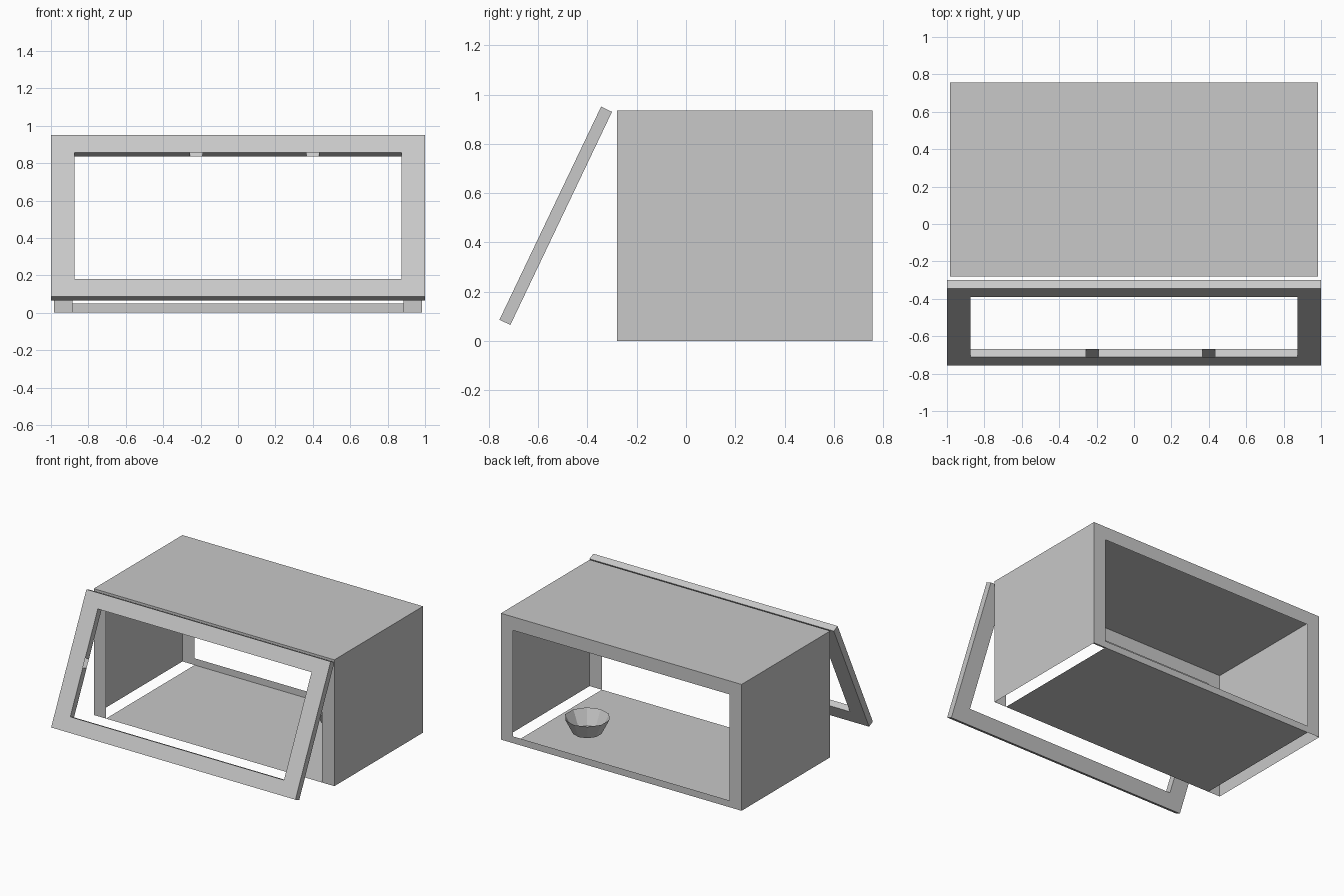
import bpy, bmesh, math

cube = bpy.data.objects.get("Cube")
if cube:
    bpy.data.objects.remove(cube, do_unlink=True)

grey = bpy.data.materials.new("light_grey")
grey.use_nodes = True
COLOUR = (0.58, 0.58, 0.58, 1)
grey.diffuse_color = COLOUR
grey.node_tree.nodes["Principled BSDF"].inputs["Base Color"].default_value = COLOUR


def panel(bm, axis, level, a, b, facing):
    """Flat rectangle across an axis; a and b are its ranges on the other two axes."""
    corners = [(a[0], b[0]), (a[1], b[0]), (a[1], b[1]), (a[0], b[1])]
    verts = []
    for p in corners:
        co = list(p)
        co.insert(axis, level)
        verts.append(bm.verts.new(co))
    face = bm.faces.new(verts)
    face.normal_update()
    if face.normal[axis] * facing < 0:
        face.normal_flip()


def frame(bm, y, outer, inner, facing):
    """Rectangular frame in the xz plane; outer and inner are (half width, low, high)."""
    (w, lo, hi), (iw, ilo, ihi) = outer, inner
    for side in (-1, 1):
        panel(bm, 1, y, sorted((side * iw, side * w)), (lo, hi), facing)
    panel(bm, 1, y, (-iw, iw), (ihi, hi), facing)
    if ilo > lo:
        panel(bm, 1, y, (-iw, iw), (lo, ilo), facing)


def finish(bm, name):
    bmesh.ops.remove_doubles(bm, verts=bm.verts, dist=0.0005)
    mesh = bpy.data.meshes.new(name)
    bm.to_mesh(mesh)
    bm.free()
    mesh.materials.append(grey)
    obj = bpy.data.objects.new(name, mesh)
    bpy.context.collection.objects.link(obj)
    return obj


# Cabinet: thin shell, open front, framed back
W, IN, FRONT, BACK, H = 0.985, 0.885, -0.28, 0.757, 0.935
bm = bmesh.new()
for side in (-1, 1):
    panel(bm, 0, side * W, (FRONT, BACK), (0, H), side)
panel(bm, 2, H, (-W, W), (FRONT, BACK), 1)
frame(bm, FRONT, (W, 0, H), (IN, 0, H - 0.1), -1)
frame(bm, BACK, (W, 0, H), (IN, 0.05, H - 0.1), 1)
finish(bm, "cabinet_shell")

# Floor sheet, stopping short of the side walls
bm = bmesh.new()
panel(bm, 2, 0, (-IN, IN), (FRONT, BACK), 1)
finish(bm, "cabinet_floor")

# Door: hollow tilted frame with open slots in its inner edges
DW, DI, L, T, RAIL, SLOT = 1.0, 0.875, 0.958, 0.049, 0.105, 0.033
bm = bmesh.new()
for y, facing in ((0, -1), (T, 1)):
    frame(bm, y, (DW, 0, L), (DI, RAIL, L - RAIL), facing)
for side in (-1, 1):
    panel(bm, 0, side * DW, (0, T), (0, L), side)
    for z in ((RAIL, L / 2 - SLOT), (L / 2 + SLOT, L - RAIL)):
        panel(bm, 0, side * DI, (0, T), z, -side)
for z, facing in ((0, -1), (L, 1)):
    panel(bm, 2, z, (-DW, DW), (0, T), facing)
stops = [-DI]
for x in (-0.224, 0.4):
    stops += [x - SLOT, x + SLOT]
stops.append(DI)
for z, facing in ((RAIL, 1), (L - RAIL, -1)):
    for x0, x1 in zip(stops[::2], stops[1::2]):
        panel(bm, 2, z, (x0, x1), (0, T), facing)
door = finish(bm, "door_frame")
door.location = (0, -0.757, 0.086)
door.rotation_euler.x = math.radians(-25.5)

# Bowl: faceted open cup
bm = bmesh.new()
bmesh.ops.create_cone(bm, cap_ends=True, segments=10, radius1=0.1, radius2=0.155, depth=0.11)
bmesh.ops.delete(bm, geom=[f for f in bm.faces if f.normal.z > 0.9], context='FACES_ONLY')
bowl = finish(bm, "bowl")
bowl.location = (0.5, 0.44, 0.12)
